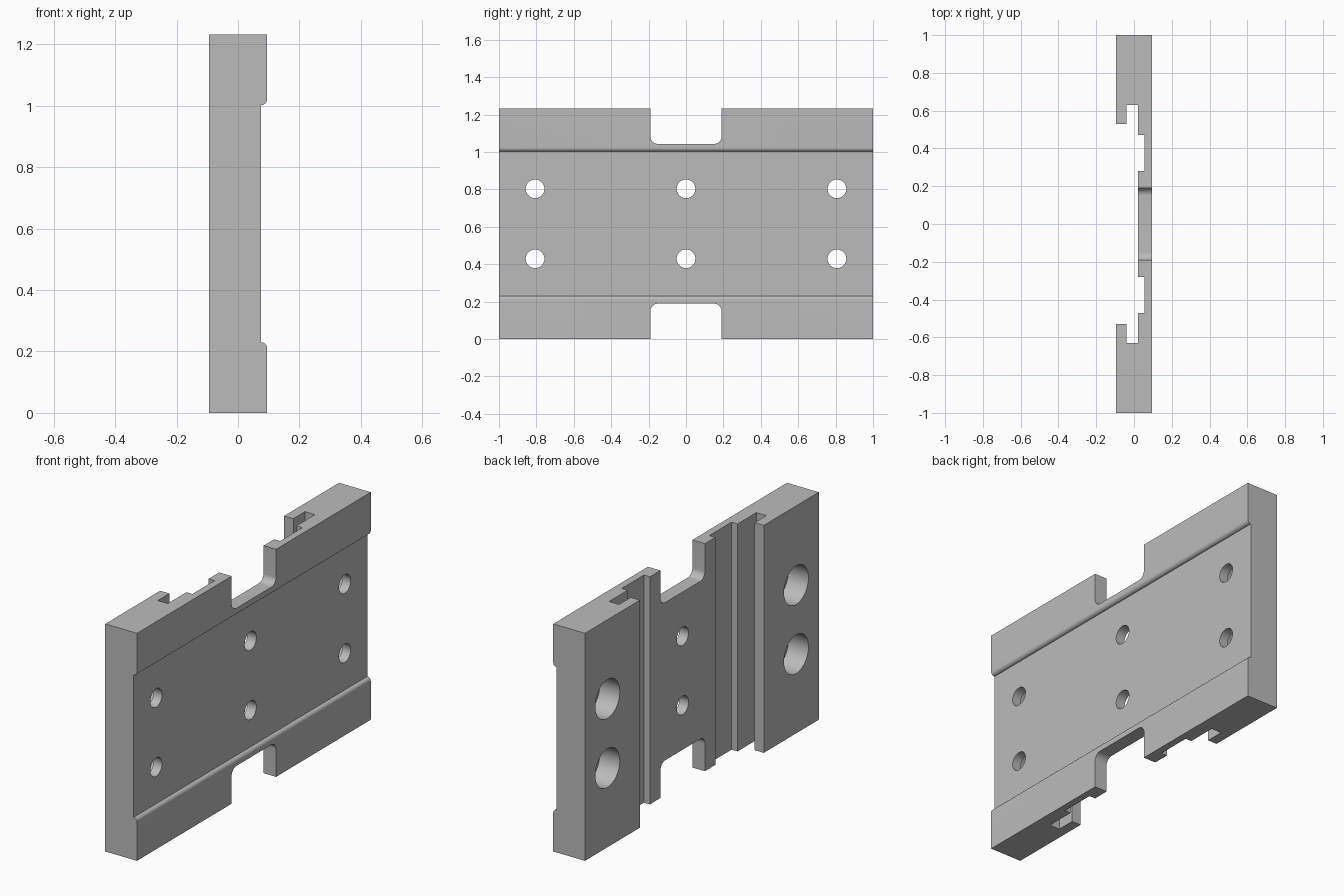
import bpy, bmesh, math
from mathutils import Vector

cube = bpy.data.objects.get("Cube")
if cube:
    bpy.data.objects.remove(cube, do_unlink=True)

H = 1.232       # height
T = 0.095       # half thickness
MID = H / 2

grey = bpy.data.materials.new("plain_grey")
grey.use_nodes = True
colour = (0.5, 0.5, 0.5, 1)
grey.diffuse_color = colour
grey.node_tree.nodes["Principled BSDF"].inputs["Base Color"].default_value = colour


def prism(name, points, offset):
    """Extrude a closed loop of 3D points along the offset."""
    bm = bmesh.new()
    face = bm.faces.new([bm.verts.new(p) for p in points])
    ext = bmesh.ops.extrude_face_region(bm, geom=[face])
    moved = [v for v in ext["geom"] if isinstance(v, bmesh.types.BMVert)]
    bmesh.ops.translate(bm, verts=moved, vec=Vector(offset))
    bmesh.ops.recalc_face_normals(bm, faces=bm.faces)
    mesh = bpy.data.meshes.new(name)
    bm.to_mesh(mesh)
    bm.free()
    mesh.materials.append(grey)
    obj = bpy.data.objects.new(name, mesh)
    bpy.context.collection.objects.link(obj)
    return obj


def arc(cu, cv, r, start, end, steps=10):
    angles = [math.radians(start + (end - start) * i / steps) for i in range(steps + 1)]
    return [(cu + r * math.cos(a), cv + r * math.sin(a)) for a in angles]


def cylinder(name, y, z, r, x0, x1):
    ring = arc(y, z, r, 0, 360, 48)[:-1]
    return prism(name, [(x0, u, v) for u, v in ring], (x1 - x0, 0, 0))


# Plate: slotted cross-section, mirrored in y and raised along z
half = [(T, 1), (-T, 1), (-T, 0.53), (-0.04, 0.53), (-0.04, 0.63), (0.02, 0.63),
        (0.02, 0.47), (0.056, 0.47), (0.056, 0.28), (0.02, 0.28)]
section = half + [(x, -y) for x, y in reversed(half)]
plate = prism("mounting_plate", [(x, y, 0) for x, y in section], (0, 0, H))

cutters = []

# Wide shallow channel with rounded lips on the outer face
r, half_h = 0.02, 0.386
lip = [(T + 0.1, half_h + r)] + arc(T - r, half_h + r, r, 0, -90)
channel = [(x, MID + z) for x, z in lip] + [(x, MID - z) for x, z in reversed(lip)]
cutters.append(prism("channel_cutter", [(x, -1.1, z) for x, z in channel], (0, 2.2, 0)))

# Notches with rounded inner corners, top and bottom
w, r, depth = 0.19, 0.04, 0.427
notch = ([(-w, 0.8)] + arc(-w + r, depth + r, r, 180, 270)
         + arc(w - r, depth + r, r, 270, 360) + [(w, 0.8)])
for side in (1, -1):
    pts = [(-0.2, y, MID + side * z) for y, z in notch]
    cutters.append(prism("notch_cutter", pts, (0.4, 0, 0)))

# Bolt holes, with counterbores on the outer columns
for z in (MID - 0.187, MID + 0.187):
    for y in (-0.807, 0, 0.807):
        cutters.append(cylinder("hole_cutter", y, z, 0.05, -0.2, 0.2))
        if y:
            cutters.append(cylinder("counterbore_cutter", y, z, 0.105, -0.2, 0.025))

# Cut everything, then drop the helpers
bpy.context.view_layer.objects.active = plate
for cutter in cutters:
    cutter.hide_render = True
    mod = plate.modifiers.new("cut", "BOOLEAN")
    mod.operation = "DIFFERENCE"
    mod.solver = "EXACT"
    mod.object = cutter
    bpy.ops.object.modifier_apply(modifier=mod.name)
    bpy.data.objects.remove(cutter, do_unlink=True)

bpy.ops.object.select_all(action="DESELECT")
plate.select_set(True)
bpy.ops.object.shade_smooth_by_angle(angle=math.radians(30))
